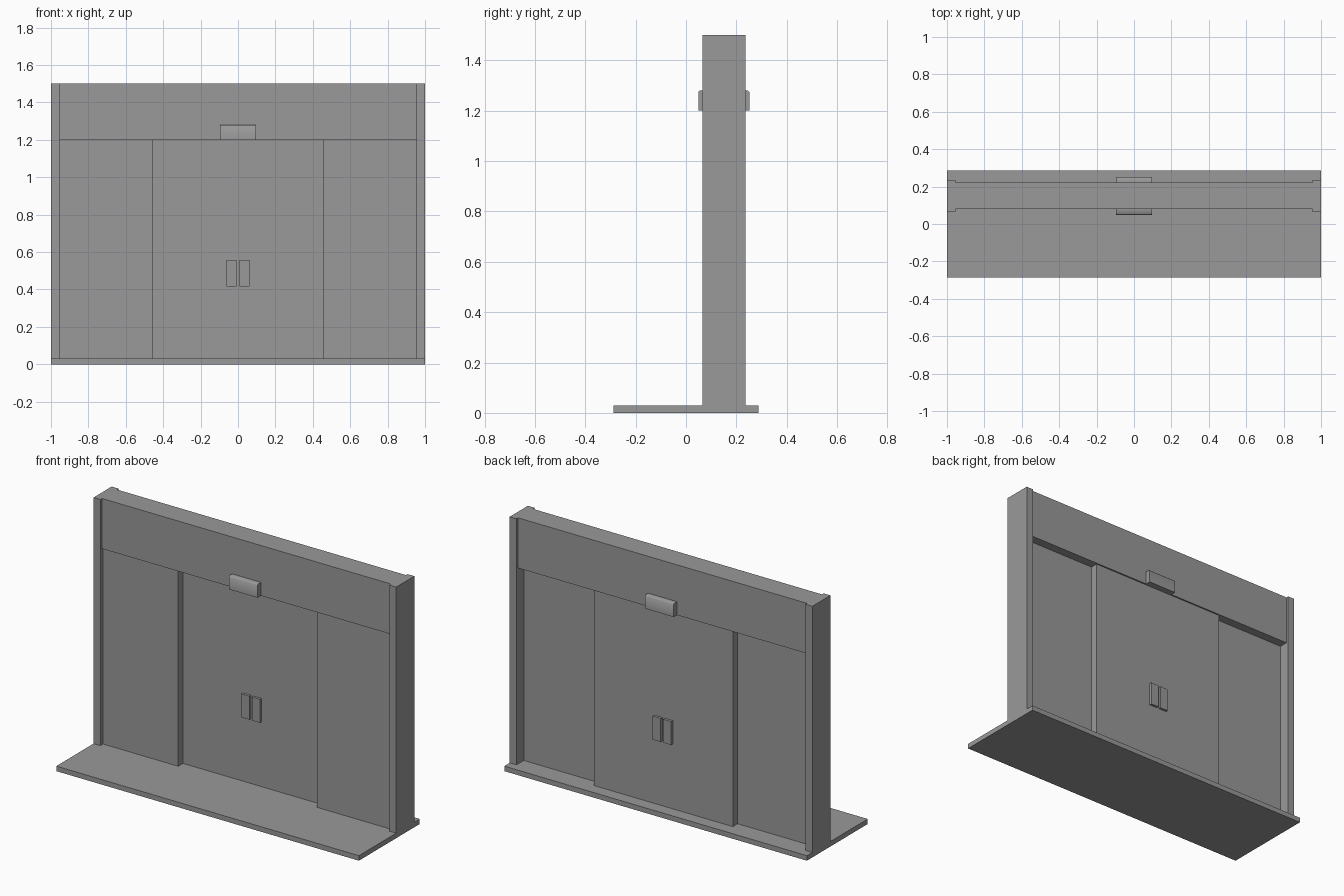
import bpy
import bmesh
import math

cube = bpy.data.objects.get("Cube")
if cube:
    bpy.data.objects.remove(cube, do_unlink=True)

grey = bpy.data.materials.new("plain grey")
grey.use_nodes = True
COLOUR = (0.32, 0.32, 0.32, 1)
grey.diffuse_color = COLOUR
grey.node_tree.nodes["Principled BSDF"].inputs["Base Color"].default_value = COLOUR


def box(name, x, y, z):
    """Box spanning the given (low, high) pairs."""
    bm = bmesh.new()
    bmesh.ops.create_cube(bm, size=1)
    for v in bm.verts:
        v.co = [lo + (c + 0.5) * (hi - lo) for c, (lo, hi) in zip(v.co, (x, y, z))]
    mesh = bpy.data.meshes.new(name)
    bm.to_mesh(mesh)
    bm.free()
    mesh.materials.append(grey)
    obj = bpy.data.objects.new(name, mesh)
    bpy.context.collection.objects.link(obj)
    return obj


def soften_top(obj, outer_y, top):
    """Chamfer the outer top edge and shade it smoothly."""
    bm = bmesh.new()
    bm.from_mesh(obj.data)
    edges = [e for e in bm.edges
             if all(abs(v.co.y - outer_y) < 1e-4 and abs(v.co.z - top) < 1e-4 for v in e.verts)]
    bmesh.ops.bevel(bm, geom=edges, offset=0.006, segments=1, affect='EDGES')
    bm.to_mesh(obj.data)
    bm.free()
    bpy.ops.object.select_all(action='DESELECT')
    obj.select_set(True)
    bpy.context.view_layer.objects.active = obj
    bpy.ops.object.shade_smooth_by_angle(angle=math.radians(60))


FLOOR, HEAD, TOP = 0.03, 1.2, 1.5
POST_X, DOOR_X = 0.955, 0.458
LINTEL_Y = (0.081, 0.221)
DOOR_Y = (0.135, 0.212)

# Floor slab and overhead beam
box("floor_slab", (-1, 1), (-0.287, 0.287), (0, FLOOR))
box("lintel", (-POST_X, POST_X), LINTEL_Y, (HEAD, TOP))

# Sliding doors sit behind the fixed side panels
box("sliding_doors", (-DOOR_X, DOOR_X), DOOR_Y, (FLOOR, HEAD))

# Posts, fixed panels and handles on each side
for side, s in (("left", 1), ("right", -1)):
    def span(a, b):
        return tuple(sorted((s * a, s * b)))
    box(side + "_post", span(POST_X, 1), (0.065, 0.236), (FLOOR, TOP))
    box(side + "_fixed_panel", span(DOOR_X, POST_X), (0.09, 0.167), (FLOOR, HEAD))
    for face, y in (("front", (DOOR_Y[0] - 0.015, DOOR_Y[0])),
                    ("back", (DOOR_Y[1], DOOR_Y[1] + 0.015))):
        box(f"{side}_{face}_handle", span(0.008, 0.061), y, (0.417, 0.557))

# Motion sensors on both faces of the beam
for face, outer, inner in (("front", 0.049, LINTEL_Y[0]), ("back", 0.252, LINTEL_Y[1])):
    sensor = box(face + "_sensor", (-0.095, 0.095), sorted((outer, inner)), (HEAD, 1.28))
    soften_top(sensor, outer, 1.28)
